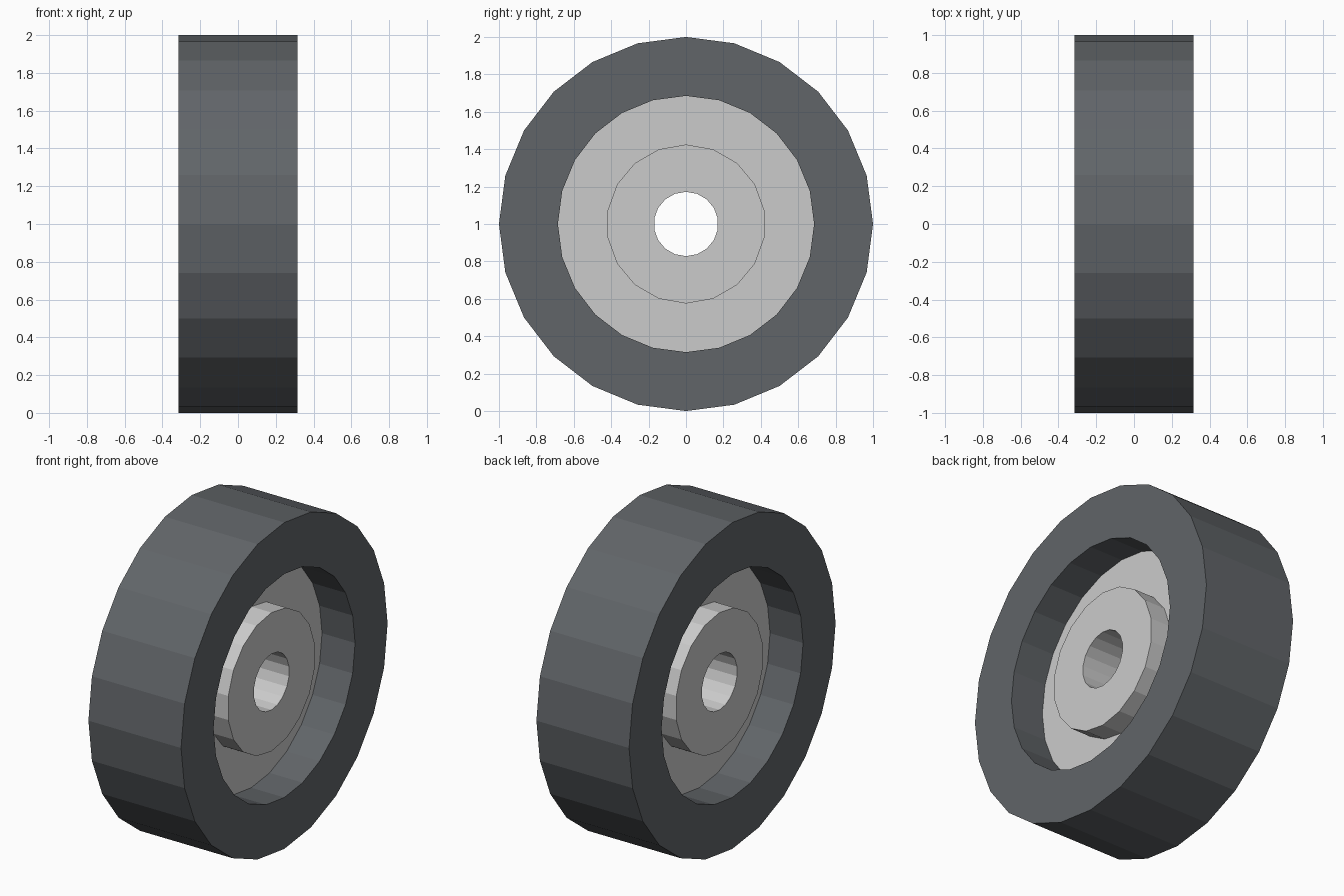
import bpy, bmesh, math

if "Cube" in bpy.data.objects:
    bpy.data.objects.remove(bpy.data.objects["Cube"])

grey = None
rubber = bpy.data.materials.new("dark_rubber")
rubber.diffuse_color = (0.12, 0.13, 0.14, 1)
rubber.use_nodes = True
rubber.node_tree.nodes["Principled BSDF"].inputs["Base Color"].default_value = rubber.diffuse_color


def ring(name, outer, inner, half_width, sides, mat=None):
    """Flat-faced closed ring around the x axis, centred at z = 1."""
    bm = bmesh.new()
    profile = [(outer, half_width), (outer, -half_width),
               (inner, -half_width), (inner, half_width)]
    loops = []
    for i in range(sides):
        a = 2 * math.pi * i / sides
        loops.append([bm.verts.new((x, r * math.sin(a), 1 + r * math.cos(a)))
                      for r, x in profile])
    for i in range(sides):
        p, q = loops[i], loops[(i + 1) % sides]
        for j in range(4):
            k = (j + 1) % 4
            bm.faces.new((p[j], p[k], q[k], q[j]))
    bmesh.ops.recalc_face_normals(bm, faces=bm.faces)
    me = bpy.data.meshes.new(name)
    bm.to_mesh(me)
    bm.free()
    if mat:
        me.materials.append(mat)
    ob = bpy.data.objects.new(name, me)
    bpy.context.collection.objects.link(ob)
    return ob


# Wide tyre, recessed web disc, and protruding hub with axle bore
ring("tyre", 1.0, 0.685, 0.314, 24, rubber)
ring("web_disc", 0.685, 0.415, 0.09, 24)
ring("hub", 0.425, 0.172, 0.227, 18)
